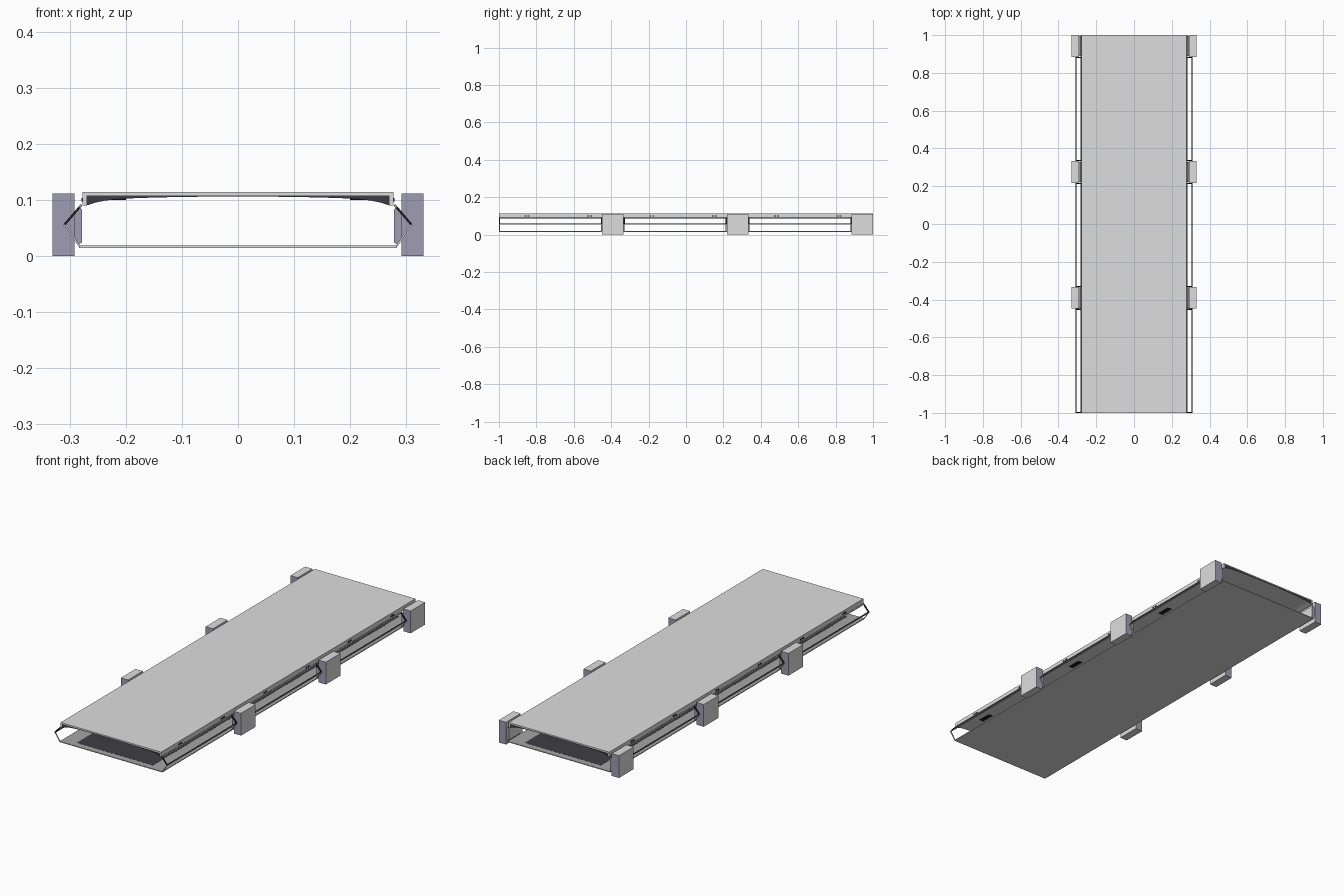
import bpy, bmesh, math

if "Cube" in bpy.data.objects:
    bpy.data.objects.remove(bpy.data.objects["Cube"])


def mat(name, r, g, b):
    m = bpy.data.materials.new(name)
    m.diffuse_color = (r, g, b, 1)
    m.use_nodes = True
    m.node_tree.nodes["Principled BSDF"].inputs["Base Color"].default_value = m.diffuse_color
    return m


GREY = mat("light grey", 0.73, 0.73, 0.73)
MID = mat("mid grey", 0.38, 0.38, 0.38)
PURPLE = mat("purple grey", 0.35, 0.335, 0.45)
DARK = mat("dark grey", 0.05, 0.048, 0.058)
BLACK = mat("black", 0.012, 0.012, 0.014)


def prism(name, pts, y0, y1, *mats):
    """Extrude an (x, z) outline along y; a second material goes on the y-facing faces."""
    bm = bmesh.new()
    face = bm.faces.new([bm.verts.new((x, y0, z)) for x, z in pts])
    ext = bmesh.ops.extrude_face_region(bm, geom=[face])
    for v in ext["geom"]:
        if isinstance(v, bmesh.types.BMVert):
            v.co.y = y1
    bmesh.ops.recalc_face_normals(bm, faces=bm.faces)
    if len(mats) > 1:
        for f in bm.faces:
            f.material_index = 1 if abs(f.normal.y) > 0.9 else 0
    me = bpy.data.meshes.new(name)
    bm.to_mesh(me)
    bm.free()
    ob = bpy.data.objects.new(name, me)
    bpy.context.collection.objects.link(ob)
    for m in mats:
        me.materials.append(m)
    return ob


def box(name, x0, x1, y0, y1, z0, z1, *mats):
    return prism(name, [(x0, z0), (x1, z0), (x1, z1), (x0, z1)], y0, y1, *mats)


def bar(name, a, b, w, y0, y1, m):
    """Flat strip of thickness w running from a to b in the xz plane."""
    dx, dz = b[0] - a[0], b[1] - a[1]
    n = w / 2 / math.hypot(dx, dz)
    ox, oz = -dz * n, dx * n
    return prism(name, [(a[0] + ox, a[1] + oz), (b[0] + ox, b[1] + oz),
                        (b[0] - ox, b[1] - oz), (a[0] - ox, a[1] - oz)], y0, y1, m)


# Top deck, with the shallow vault under it (dark end faces)
box("deck", -0.277, 0.277, -1, 1, 0.108, 0.114, GREY)
arch = [(0.27 * t, 0.1060 - 0.006 * t * t - 0.010 * t ** 10)
        for t in [i / 16 - 1 for i in range(33)]]
prism("ceiling_vault", arch + [(0.27, 0.108), (-0.27, 0.108)], -0.998, 0.998, GREY, DARK)

# Bottom plate, its inner lining and dark inlay
box("floor", -0.283, 0.283, -1, 1, 0.0145, 0.0180, GREY)
box("floor_lining", -0.282, 0.282, -0.999, 0.999, 0.0180, 0.0185, MID)
box("floor_inlay", -0.21, 0.21, -0.97, 0.97, 0.0185, 0.0188, DARK)

# Each side: three bays, each ending in a block
TOP, APEX, LOW = (0.279, 0.091), (0.309, 0.056), (0.283, 0.018)
STEP = 2 / 3
for s, side in ((-1, "left"), (1, "right")):
    def P(p):
        return (s * p[0], p[1])

    box(f"{side}_deck_lip", s * 0.270, s * 0.277, -1, 1, 0.09, 0.108, GREY)
    for i in range(3):
        y0 = -1 + i * STEP
        y1 = y0 + STEP
        yb = y1 - 0.115          # start of the block
        tag = f"{side}_{i + 1}"

        # Block with connecting bracket
        box(f"block_{tag}", s * 0.291, s * 0.331, yb, y1, 0, 0.111, GREY, PURPLE)
        prism(f"bracket_{tag}", [P(p) for p in ((0.278, 0.024), (0.285, 0.02),
              (0.295, 0.034), (0.295, 0.074), (0.282, 0.088), (0.278, 0.082))],
              yb + 0.004, y1 - 0.004, GREY, PURPLE)

        # Open upper window frame
        bar(f"window_top_rail_{tag}", P((0.279, 0.091)), P((0.2825, 0.087)),
            0.003, y0, yb, MID)
        bar(f"window_bottom_rail_{tag}", P((0.3065, 0.0595)), P((0.309, 0.0565)),
            0.003, y0, yb, BLACK)
        for k, ye in enumerate((y0, yb - 0.006)):
            bar(f"window_end_{tag}_{k}", P(TOP), P(APEX), 0.004, ye, ye + 0.006, BLACK)
            # Lower frame ends
            bar(f"lower_end_{tag}_{k}", P(APEX), P(LOW), 0.003, ye, ye + 0.005, GREY)
        # Apex rail
        box(f"apex_rail_{tag}", s * 0.3065, s * 0.311, y0, yb, 0.0535, 0.0565, GREY)

        # Small fasteners on the deck lip, dark plates on the ceiling beside them
        for k, yc in enumerate((y0 + 0.15, y0 + 0.485)):
            for j in (-0.008, 0.008):
                box(f"fastener_{tag}_{k}", s * 0.276, s * 0.279,
                    yc + j - 0.005, yc + j + 0.005, 0.097, 0.103, BLACK)
            box(f"ceiling_plate_{tag}_{k}", s * 0.20, s * 0.23,
                yc - 0.035, yc + 0.035, 0.1000, 0.1030, BLACK)
